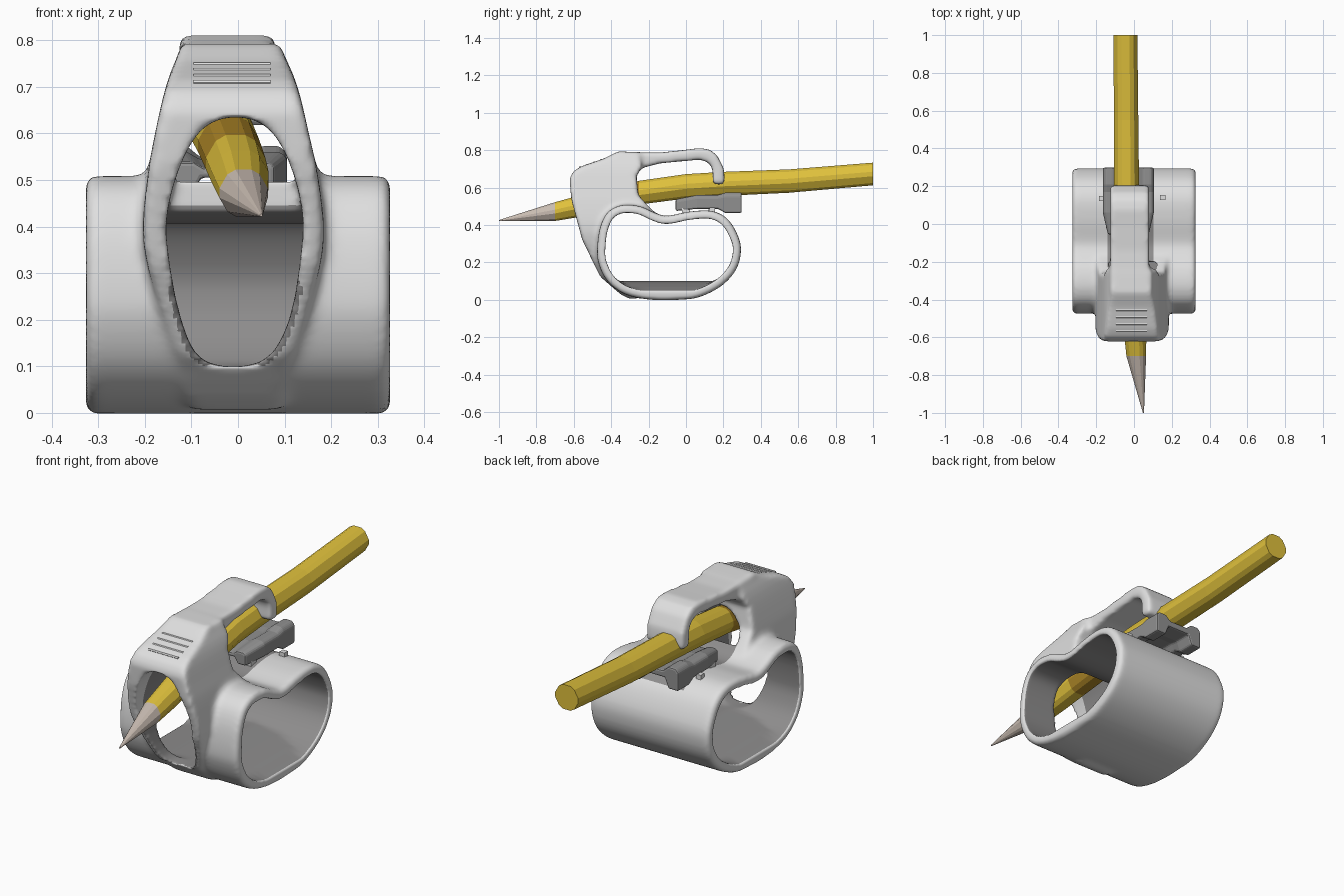
import bpy, bmesh, math
from mathutils import Vector

if "Cube" in bpy.data.objects:
    bpy.data.objects.remove(bpy.data.objects["Cube"])


def material(name, rgb):
    m = bpy.data.materials.new(name)
    m.diffuse_color = (*rgb, 1)
    m.use_nodes = True
    m.node_tree.nodes["Principled BSDF"].inputs["Base Color"].default_value = m.diffuse_color
    return m


GREY = material("light grey plastic", (0.74, 0.74, 0.74))
INNER = material("inner grey plastic", (0.27, 0.265, 0.265))
DARK = material("dark grey plastic", (0.28, 0.28, 0.28))
YELLOW = material("yellow paint", (0.74, 0.53, 0.045))
AMBER = material("dark amber paint", (0.42, 0.24, 0.02))
WOOD = material("bare wood", (0.58, 0.5, 0.44))


def loft(name, rings, mat):
    """Closed solid through a list of rings with equal point counts."""
    bm = bmesh.new()
    vs = [[bm.verts.new(p) for p in r] for r in rings]
    n = len(rings[0])
    for a, b in zip(vs, vs[1:]):
        for i in range(n):
            j = (i + 1) % n
            bm.faces.new((a[i], a[j], b[j], b[i]))
    bm.faces.new(vs[0])
    bm.faces.new(vs[-1])
    bmesh.ops.recalc_face_normals(bm, faces=bm.faces)
    me = bpy.data.meshes.new(name)
    bm.to_mesh(me)
    bm.free()
    me.materials.append(mat)
    ob = bpy.data.objects.new(name, me)
    bpy.context.collection.objects.link(ob)
    return ob


def side(pts, x):
    return [(x, y, z) for y, z in pts]


def front(pts, y):
    return [(x, y, z) for x, z in pts]


def curve(pts, k=4):
    """Closed Catmull-Rom loop through the points."""
    out, n = [], len(pts)
    P = [Vector(p) for p in pts]
    for i in range(n):
        a, b, c, d = P[i - 1], P[i], P[(i + 1) % n], P[(i + 2) % n]
        for s in range(k):
            t = s / k
            out.append(tuple(0.5 * (2 * b + (c - a) * t + (2 * a - 5 * b + 4 * c - d) * t * t
                                    + (3 * b - a - 3 * c + d) * t ** 3)))
    return out


def inset(pts, d):
    out, n = [], len(pts)
    for i in range(n):
        t = (Vector(pts[(i + 1) % n]) - Vector(pts[i - 1])).normalized()
        out.append((pts[i][0] + t.y * d, pts[i][1] - t.x * d))
    return out


def inside(pts, u, v):
    hit = False
    for (a, b), (c, d) in zip(pts, pts[1:] + pts[:1]):
        if (b > v) != (d > v) and u < (c - a) * (v - b) / (d - b) + a:
            hit = not hit
    return hit


def bake(ob, mods):
    """Add modifiers, then freeze the result into the mesh."""
    for kind, props in mods:
        m = ob.modifiers.new(kind, kind)
        for k, v in props.items():
            setattr(m, k, v)
    dg = bpy.context.evaluated_depsgraph_get()
    me = bpy.data.meshes.new_from_object(ob.evaluated_get(dg))
    ob.modifiers.clear()
    ob.data = me


def merge(target, others):
    bm = bmesh.new()
    for o in [target] + others:
        bm.from_mesh(o.data)
    bm.to_mesh(target.data)
    bm.free()
    for o in others:
        bpy.data.objects.remove(o)


# finger sleeve, running left to right
sleeve_pts = curve([(-.475, .267), (-.46, .385), (-.417, .47), (-.34, .507), (-.245, .5), (-.165, .465),
                    (-.1, .449), (.02, .472), (.14, .475), (.225, .43), (.28, .337), (.294, .257),
                    (.267, .16), (.19, .075), (.075, .016), (-.03, .001), (-.19, .001),
                    (-.326, .03), (-.417, .096), (-.465, .187)])
tight = inset(sleeve_pts, .008)
sleeve = loft("sleeve", [side(tight, -.327), side(sleeve_pts, -.315),
                         side(sleeve_pts, .315), side(tight, .327)], GREY)

# front hood: side profile crossed with the front outline
hood = loft("grip", [side([(-.623, .65), (-.6, .69), (-.555, .716), (-.44, .755), (-.365, .793), (-.25, .79),
                           (-.235, .71), (-.265, .663), (-.255, .56), (-.2, .5), (-.12, .42), (-.12, .03),
                           (-.3, .004), (-.35, .03), (-.46, .125), (-.555, .32), (-.613, .535)], x)
                     for x in (-.4, .4)], GREY)
outline_pts = curve([(-.1, .81), (.07, .81), (.1, .765), (.128, .7), (.152, .6), (.173, .5), (.184, .36),
                     (.145, .2), (.1, .08), (.08, 0), (-.09, 0), (-.11, .08), (-.16, .2), (-.203, .36),
                     (-.195, .5), (-.178, .6), (-.155, .7), (-.13, .765)], 3)
outline = loft("outline", [front(outline_pts, y) for y in (-.9, .2)], GREY)
bake(hood, [("BOOLEAN", dict(operation='INTERSECT', object=outline, solver='EXACT'))])

# top arm ending in a hook over the pencil
arm_pts = [(-.42, .755), (-.365, .79), (-.14, .787), (-.02, .8), (.075, .812), (.13, .802), (.168, .77),
           (.203, .7), (.208, .617), (.143, .617), (.143, .70), (.12, .735), (.075, .75), (-.14, .73),
           (-.235, .705), (-.42, .7)]
arm = loft("arm", [side(arm_pts, x) for x in (-.126, .08)], GREY)
merge(hood, [sleeve, arm])

# cut the finger hole (floor thickest in the middle) and the front window
hole_pts = inset(sleeve_pts, .043)
hole = loft("finger_hole", [side([(y, max(z, .1 - .05 * min(1, abs(x) / .31) ** 2)) for y, z in hole_pts], x)
                            for x in (-.4, -.31, -.24, -.15, 0, .15, .24, .31, .4)], GREY)
window_pts = curve([(-.07, .11), (.05, .11), (.11, .2), (.137, .36), (.135, .45), (.105, .55),
                    (.06, .615), (-.005, .635), (-.07, .615), (-.116, .55), (-.148, .45),
                    (-.152, .36), (-.122, .2)], 3)
window = loft("window", [front(window_pts, y) for y in (-1, -.2)], GREY)
recess = loft("recess", [front([(-.07, .035), (.065, .035), (.055, .06), (-.06, .06)], y)
                         for y in (-.7, -.385)], GREY)
bake(hood, [("REMESH", dict(mode='VOXEL', voxel_size=.011)),
            ("SMOOTH", dict(factor=.5, iterations=8))])
bake(hood, [("BOOLEAN", dict(operation='DIFFERENCE', object=c, solver='EXACT'))
            for c in (hole, window, recess)])
bake(hood, [("REMESH", dict(mode='VOXEL', voxel_size=.009)),
            ("SMOOTH", dict(factor=.5, iterations=4))])
for o in (outline, hole, window, recess):
    bpy.data.objects.remove(o)

# darker lining: finger hole, window tunnel, and the saddle below the arm
hood.data.materials.clear()
for m in (GREY, INNER):
    hood.data.materials.append(m)
lining, tunnel = inset(sleeve_pts, .032), inset(window_pts, .012)
for p in hood.data.polygons:
    x, y, z = p.center
    p.use_smooth = True
    p.material_index = int(
        (abs(x) < .318 and inside(lining, y, z))
        or (-.53 < y < -.275 and z > .1 and inside(tunnel, x, z))
        or (-.14 < x < .1 and -.27 < y < .22 and .4 < z < .53 and p.normal.z > .5))

# thumb ridges on the hood
for i in range(4):
    y, z = -.565 + i * .037, .709 + i * .0125
    ring = [(y + .007 * math.cos(a * math.pi / 3), z + .007 * math.sin(a * math.pi / 3)) for a in range(6)]
    loft(f"thumb_ridge_{i + 1}", [side(ring, -.095), side(ring, .07)], GREY)

# cradle under the pencil: an arched channel with raised edges
cradle_pts = [(-.165, .555), (-.15, .573), (-.11, .573), (-.08, .548), (.02, .548), (.05, .573), (.09, .573),
              (.105, .555), (.105, .465), (.05, .465), (.03, .515), (-.09, .515), (-.11, .465), (-.165, .465)]
nose = [(-.03 + (x + .03) * .8, .475 + (z - .465) * .58) for x, z in cradle_pts]
mid = [(x, .487 + (z - .465) * .68) for x, z in cradle_pts]
cradle = loft("cradle", [front(nose, -.055), front(mid, .06), front(mid, .17),
                         front(cradle_pts, .21), front(cradle_pts, .298)], DARK)
bake(cradle, [("BEVEL", dict(width=.008, segments=2, limit_method='ANGLE'))])

# small pegs beside the cradle and posts carrying it
for name, x, y, s, top in (("left_peg", -.172, .135, .014, .495), ("right_peg", .152, .14, .014, .495),
                           ("left_post", -.125, 0, .022, .49), ("right_post", .065, 0, .022, .49)):
    loft(name, [[(x + s * a, y + s * b, z) for a, b in ((-1, -1), (1, -1), (1, 1), (-1, 1))]
                for z in (.44, top)], GREY)


# pencil: rounded hexagon along a slightly bent line
def pencil_ring(x, y, z, r):
    pts = []
    for i in range(6):
        for d in (-11, 11):
            a = math.radians(60 * i + d)
            pts.append((x + r * math.cos(a), y, z + r * math.sin(a)))
    return pts


stations = [(.012, -.7, .472, .053), (.005, -.55, .505, .062), (-.005, -.42, .535, .065),
            (-.02, -.25, .573, .067), (-.036, 0, .607, .069), (-.04, .2, .62, .068),
            (-.042, .55, .635, .066), (-.045, 1, .673, .064)]
pencil = loft("pencil_body", [pencil_ring(*s) for s in stations], YELLOW)
pencil.data.materials.append(AMBER)
for p in pencil.data.polygons:
    p.material_index = int(-.42 < p.center.y < -.25)
loft("pencil_point", [pencil_ring(.05, -1, .424, .003), pencil_ring(.012, -.7, .472, .053)], WOOD)
